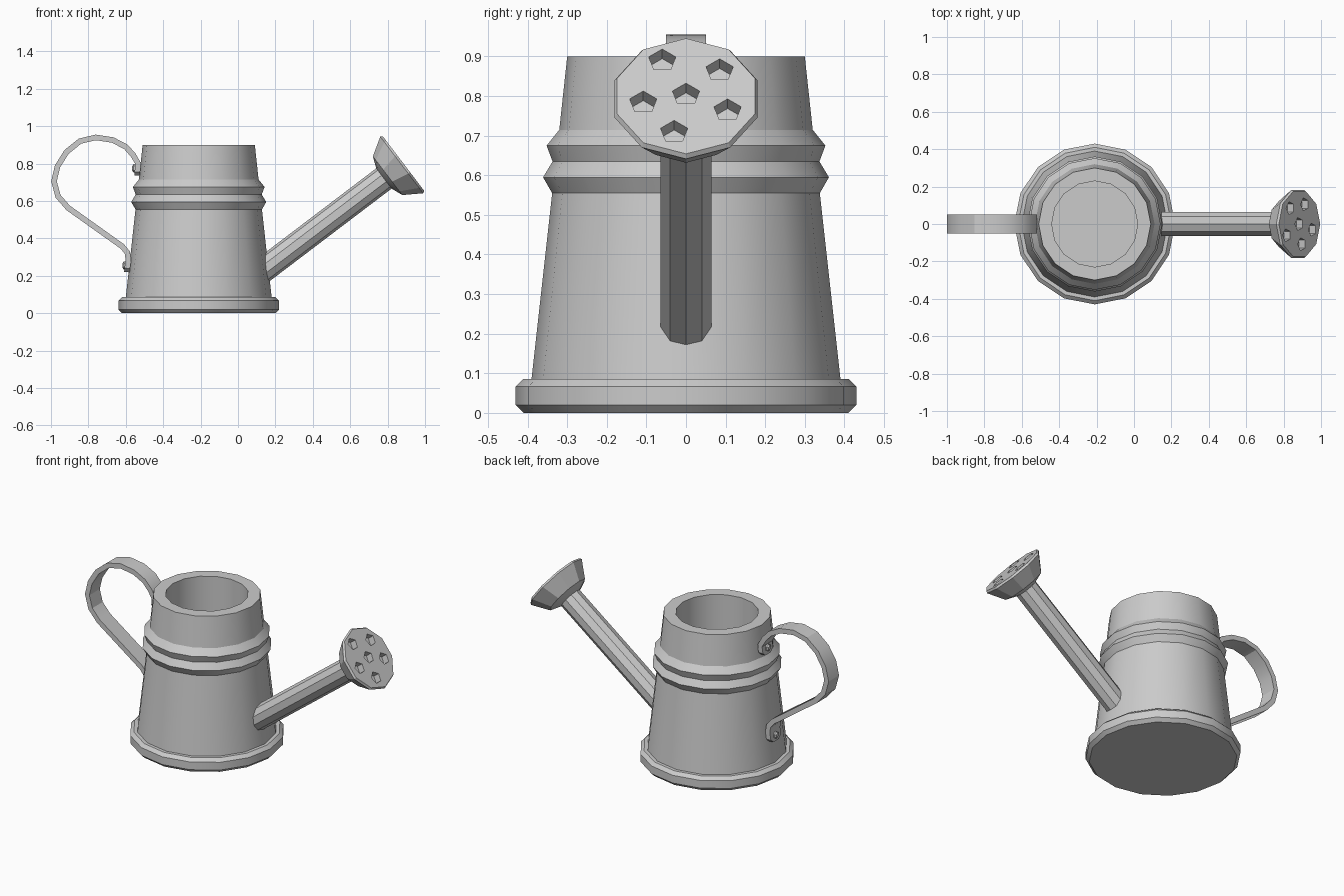
import bpy, bmesh
from math import cos, sin, pi, radians, atan2, hypot
from mathutils import Matrix, Vector

if "Cube" in bpy.data.objects:
    bpy.data.objects.remove(bpy.data.objects["Cube"])


def finish(bm, name):
    bmesh.ops.recalc_face_normals(bm, faces=bm.faces)
    me = bpy.data.meshes.new(name)
    bm.to_mesh(me)
    bm.free()
    ob = bpy.data.objects.new(name, me)
    bpy.context.collection.objects.link(ob)
    return ob


def smooth(ob):
    bpy.ops.object.select_all(action='DESELECT')
    ob.select_set(True)
    bpy.context.view_layer.objects.active = ob
    bpy.ops.object.shade_smooth_by_angle(angle=radians(25))


def add_lathe(bm, profile, sides, mat):
    """Spin (radius, height) points round local z and cap both ends."""
    rings = []
    for r, h in profile:
        rings.append([bm.verts.new(mat @ Vector((r * cos(2 * pi * i / sides),
                                                r * sin(2 * pi * i / sides), h)))
                      for i in range(sides)])
    for a, b in zip(rings, rings[1:]):
        for i in range(sides):
            j = (i + 1) % sides
            bm.faces.new((a[i], a[j], b[j], b[i]))
    bm.faces.new(rings[0])
    bm.faces.new(rings[-1])


def lathe(name, profile, sides, mat):
    bm = bmesh.new()
    add_lathe(bm, profile, sides, mat)
    return finish(bm, name)


# Can: chamfered foot, tapered wall with two ridges, thick rim, hollow inside
can = lathe("can_body", [
    (0.41, 0.0), (0.43, 0.02), (0.43, 0.067), (0.41, 0.086), (0.39, 0.086),
    (0.338, 0.555), (0.361, 0.595), (0.337, 0.635), (0.352, 0.675),
    (0.32, 0.715), (0.30, 0.90), (0.23, 0.90), (0.23, 0.09)],
    16, Matrix.Translation((-0.21, 0, 0)))
smooth(can)

# Tilted frame of spout and rose: local z runs along the spout, local x is up
c, s = cos(radians(37.2)), sin(radians(37.2))
tilt = Matrix(((-s, 0, c, 0.885), (0, -1, 0, 0), (c, 0, s, 0.80), (0, 0, 0, 1)))

smooth(lathe("spout", [(0.068, -0.95), (0.068, -0.12)], 10, tilt))

# Rose with six pentagonal blind holes
rose = lathe("rose", [(0.06, -0.135), (0.13, -0.107), (0.19, -0.012), (0.183, 0.0)],
             10, tilt)
bm = bmesh.new()
for y, v in [(0, 0.005), (-0.06, 0.113), (0.085, 0.082), (0.105, -0.045),
             (-0.03, -0.113), (-0.108, -0.02)]:
    add_lathe(bm, [(0.036, -0.04), (0.036, 0.05)], 5,
              tilt @ Matrix.Translation((v, -y, 0)))
cutter = finish(bm, "hole_cutter")
cutter.hide_render = True
mod = rose.modifiers.new("holes", 'BOOLEAN')
mod.object = cutter
mod.solver = 'EXACT'
smooth(rose)
bpy.ops.object.modifier_apply(modifier=mod.name)
bpy.data.objects.remove(cutter)

# Strap handle: centre line as (x, z, half width), narrowed at the tab ends
path = [(-0.538, 0.735, 0.025), (-0.538, 0.755, 0.048), (-0.534, 0.80, 0.05),
        (-0.56, 0.845, 0.05), (-0.60, 0.89, 0.05), (-0.67, 0.926, 0.05),
        (-0.76, 0.94, 0.05), (-0.845, 0.92, 0.05), (-0.917, 0.862, 0.05),
        (-0.965, 0.785, 0.05), (-0.984, 0.705, 0.05), (-0.962, 0.625, 0.05),
        (-0.908, 0.563, 0.05), (-0.62, 0.358, 0.05), (-0.592, 0.325, 0.05),
        (-0.586, 0.285, 0.05), (-0.592, 0.24, 0.048), (-0.594, 0.22, 0.025)]
bm = bmesh.new()
rings = []
for i, (x, z, w) in enumerate(path):
    p, q = path[max(i - 1, 0)], path[min(i + 1, len(path) - 1)]
    dx, dz = q[0] - p[0], q[1] - p[1]
    n = hypot(dx, dz)
    nx, nz = -dz / n * 0.015, dx / n * 0.015
    rings.append([bm.verts.new((x + k * nx, y, z + k * nz))
                  for k, y in ((1, -w), (1, w), (-1, w), (-1, -w))])
for a, b in zip(rings, rings[1:]):
    for i in range(4):
        j = (i + 1) % 4
        bm.faces.new((a[i], a[j], b[j], b[i]))
bm.faces.new(rings[0])
bm.faces.new(rings[-1])
smooth(finish(bm, "handle"))

# Rivets holding the handle tabs
for name, x, z in (("upper_rivet", -0.54, 0.775), ("lower_rivet", -0.592, 0.255)):
    mat = Matrix.Translation((x, 0, z)) @ Matrix.Rotation(-pi / 2, 4, 'Y')
    lathe(name, [(0.022, 0.0), (0.022, 0.018), (0.012, 0.026)], 6, mat)
